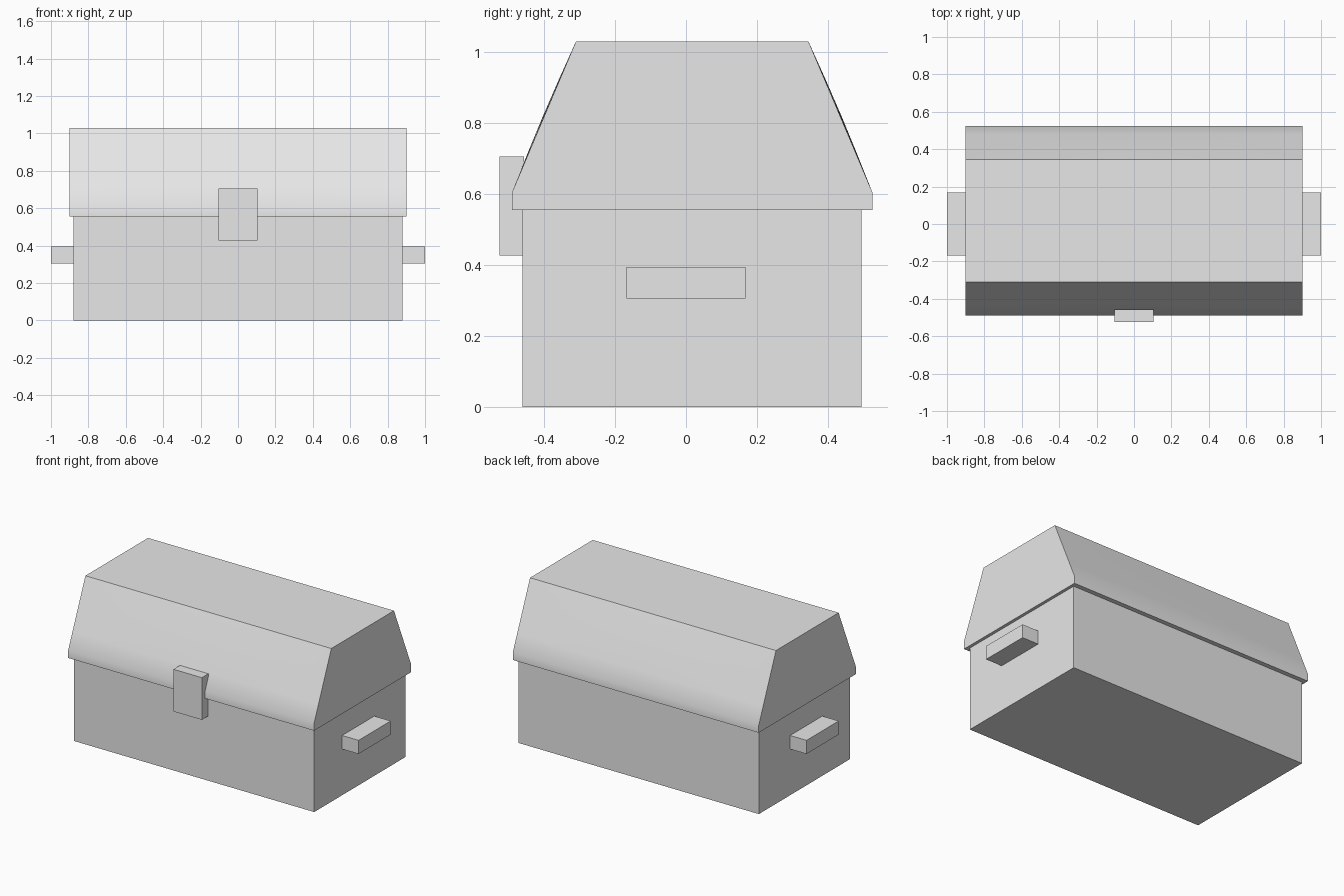
import bpy
import bmesh
import math

cube = bpy.data.objects.get("Cube")
if cube:
    bpy.data.objects.remove(cube, do_unlink=True)

grey = bpy.data.materials.new("plain_grey")
grey.use_nodes = True
colour = (0.8, 0.8, 0.8, 1)
grey.diffuse_color = colour
grey.node_tree.nodes["Principled BSDF"].inputs["Base Color"].default_value = colour


def add_object(name, bm):
    bmesh.ops.recalc_face_normals(bm, faces=bm.faces)
    mesh = bpy.data.meshes.new(name)
    bm.to_mesh(mesh)
    bm.free()
    mesh.materials.append(grey)
    obj = bpy.data.objects.new(name, mesh)
    bpy.context.collection.objects.link(obj)
    return obj


def add_box(name, low, high):
    bm = bmesh.new()
    bmesh.ops.create_cube(bm, size=1)
    for v in bm.verts:
        v.co = [a + (c + 0.5) * (b - a) for a, b, c in zip(low, high, v.co)]
    return add_object(name, bm)


# Chest body
add_box("chest_body", (-0.88, -0.46, 0), (0.88, 0.495, 0.57))

# Lid: profile swept along x, its sloping sides very slightly bulged
LIP, TOP = 0.605, 1.03
HALF, STEPS, ROWS = 0.9, 8, 4


def slope(y_low, y_high):
    return [(y_low + (y_high - y_low) * i / ROWS,
             LIP + (TOP - LIP) * i / ROWS,
             math.sin(math.pi * i / ROWS)) for i in range(ROWS + 1)]


profile = ([(-0.49, 0.555, 0)] + slope(-0.49, -0.31)
           + slope(0.525, 0.345)[::-1] + [(0.525, 0.555, 0)])
bm = bmesh.new()
rings = []
for s in range(STEPS + 1):
    t = s / STEPS
    swell = 0.004 * math.sin(math.pi * t)
    rings.append([bm.verts.new((HALF * (2 * t - 1),
                                y + math.copysign(swell * b, y), z))
                  for y, z, b in profile])
for r1, r2 in zip(rings, rings[1:]):
    for i in range(len(profile)):
        j = (i + 1) % len(profile)
        bm.faces.new((r1[i], r1[j], r2[j], r2[i]))
for ring in (rings[0], rings[-1]):
    bm.faces.new(ring)
lid = add_object("lid", bm)
bpy.context.view_layer.objects.active = lid
lid.select_set(True)
bpy.ops.object.shade_smooth_by_angle(angle=math.radians(30))

# Front latch
add_box("latch", (-0.105, -0.525, 0.427), (0.103, -0.457, 0.706))

# Side handles
for name, x1, x2 in (("left_handle", 0.87, 1), ("right_handle", -1, -0.87)):
    add_box(name, (x1, -0.168, 0.305), (x2, 0.168, 0.395))
